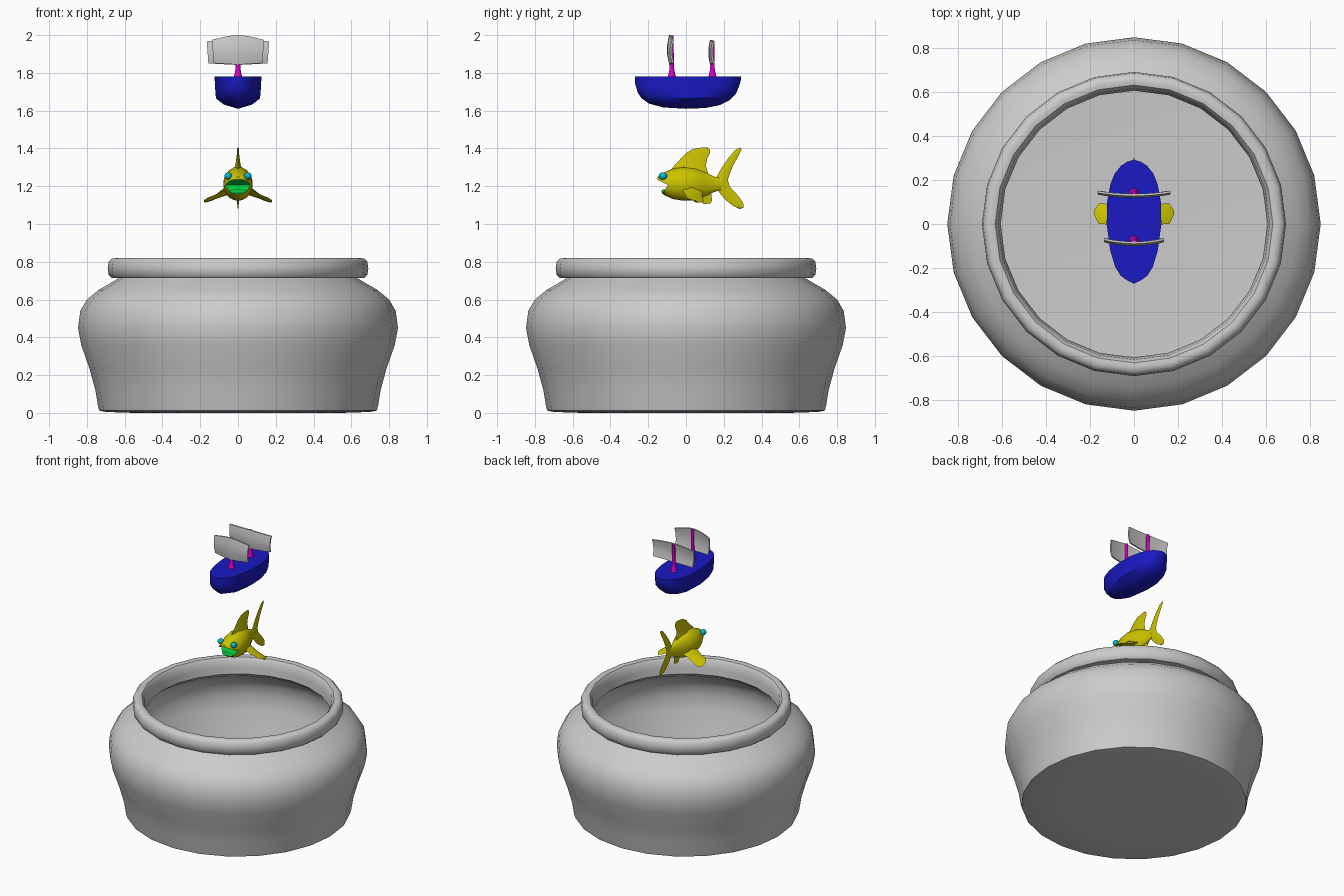
import bpy, bmesh, math
from math import sin, cos, pi


def mat(name, rgb):
    m = bpy.data.materials.new(name)
    m.diffuse_color = (*rgb, 1)
    return m


BLUE = mat("blue", (0.01, 0.01, 0.55))
MAGENTA = mat("magenta", (0.7, 0.0, 0.6))
YELLOW = mat("yellow", (0.6, 0.55, 0.0))
GREEN = mat("green", (0.0, 0.6, 0.05))
CYAN = mat("cyan", (0.0, 0.5, 0.65))


def smooth(ob, angle):
    bpy.ops.object.select_all(action='DESELECT')
    ob.select_set(True)
    bpy.context.view_layer.objects.active = ob
    bpy.ops.object.shade_smooth_by_angle(angle=math.radians(angle))


def loft(name, rings, material=None, angle=40):
    """Skin a list of equal-length closed rings and cap both ends."""
    bm = bmesh.new()
    rows = [[bm.verts.new(p) for p in r] for r in rings]
    n = len(rows[0])
    for a, b in zip(rows, rows[1:]):
        for i in range(n):
            j = (i + 1) % n
            bm.faces.new((a[i], a[j], b[j], b[i]))
    bm.faces.new(rows[0])
    bm.faces.new(rows[-1])
    bmesh.ops.recalc_face_normals(bm, faces=bm.faces)
    me = bpy.data.meshes.new(name)
    bm.to_mesh(me)
    bm.free()
    ob = bpy.data.objects.new(name, me)
    bpy.context.collection.objects.link(ob)
    if material:
        me.materials.append(material)
    smooth(ob, angle)
    return ob


def lathe(name, profile, n, material=None, angle=40, at=(0, 0)):
    return loft(name, [[(at[0] + r * cos(2 * pi * i / n), at[1] + r * sin(2 * pi * i / n), z)
                        for i in range(n)] for r, z in profile], material, angle)


def ball(name, loc, scale, material):
    bpy.ops.mesh.primitive_uv_sphere_add(segments=14, ring_count=8, location=loc)
    ob = bpy.context.object
    ob.name = name
    ob.scale = scale
    ob.data.materials.append(material)
    smooth(ob, 80)


# Bowl: outside, rolled rim, then inside down to the floor
lathe("bowl", [
    (0.55, 0.0), (0.70, 0.005), (0.735, 0.012), (0.742, 0.04), (0.755, 0.12), (0.785, 0.23),
    (0.83, 0.36), (0.847, 0.45), (0.835, 0.54), (0.80, 0.60), (0.74, 0.65), (0.67, 0.69),
    (0.63, 0.715), (0.67, 0.715), (0.685, 0.73), (0.69, 0.765), (0.685, 0.80), (0.67, 0.816),
    (0.65, 0.82), (0.63, 0.816), (0.615, 0.795), (0.61, 0.75), (0.605, 0.705), (0.65, 0.67),
    (0.72, 0.63), (0.775, 0.585), (0.805, 0.53), (0.815, 0.45), (0.80, 0.36), (0.755, 0.23),
    (0.725, 0.12), (0.71, 0.04), (0.55, 0.03)], 24)

# Boat hull: half width and keel height along y, flat deck
TOP = 1.78
hull = []
for y, w, keel in [(-0.27, 0.003, 1.745), (-0.255, 0.032, 1.695), (-0.235, 0.06, 1.665),
                   (-0.195, 0.085, 1.637), (-0.12, 0.108, 1.617), (0, 0.124, 1.61),
                   (0.1, 0.122, 1.614), (0.18, 0.107, 1.63), (0.23, 0.087, 1.655),
                   (0.265, 0.058, 1.69), (0.283, 0.03, 1.735), (0.29, 0.004, 1.76)]:
    half = [(1, 0), (0.98, 0.35), (0.94, 0.68), (0.6, 0.87)]
    pts = half + [(0, 1)] + [(-a, b) for a, b in reversed(half)]
    hull.append([(a * w, y, TOP - b * (TOP - keel)) for a, b in pts])
loft("boat_hull", hull, BLUE, 45)

# Masts with flared feet and curved sails
for name, y, tip, half, low, peak, bow in [("front", -0.075, 1.997, 0.137, 1.852, 2.0, -0.016),
                                           ("rear", 0.14, 1.972, 0.165, 1.85, 1.975, -0.014)]:
    lathe(name + "_mast", [(0.024, 1.775), (0.018, 1.795), (0.013, 1.82), (0.011, 1.86), (0.010, tip)],
          10, MAGENTA, 50, (0, y))
    rings = []
    for k in range(-4, 5):
        u = k / 4
        cy = y + bow * (1 - u * u) + 0.006
        hi = peak - (0.025 if name == "front" else 0.008) * abs(u) ** 1.5
        lo = low - 0.008 * (1 - abs(u))
        ring = []
        for v in (0, 0.33, 0.67, 1):
            ring.append((half * u * (0.95 + 0.05 * v), cy + bow * sin(pi * v) * 0.7 - 0.005, lo + (hi - lo) * v))
        ring += [(x, yy + 0.010, z) for x, yy, z in reversed(ring)]
        rings.append(ring)
    loft(name + "_sail", rings, None, 40)

# Fish body: y, centre z, half width, half height
N = 20
body = loft("fish_body", [
    [(w * cos(2 * pi * i / N), y, z + h * sin(2 * pi * i / N)) for i in range(N)]
    for y, z, w, h in [(-0.152, 1.222, 0.03, 0.028), (-0.14, 1.217, 0.045, 0.045),
                       (-0.115, 1.213, 0.058, 0.06), (-0.07, 1.213, 0.073, 0.081),
                       (-0.01, 1.213, 0.078, 0.09), (0.05, 1.21, 0.064, 0.085),
                       (0.10, 1.21, 0.04, 0.065), (0.15, 1.21, 0.018, 0.04),
                       (0.20, 1.215, 0.006, 0.03)]], YELLOW, 60)

# Open mouth: a wedge cut whose faces are green
wedge = [(-0.095, 1.207), (-0.2, 1.258), (-0.2, 1.13), (-0.122, 1.162)]
cutter = loft("mouth_cutter", [[(x, y, z) for y, z in wedge] for x in (-0.15, 0.15)], YELLOW)
for ob in (body, cutter):
    ob.data.materials.append(GREEN)
for p in cutter.data.polygons:
    p.material_index = 1
cut = body.modifiers.new("mouth", 'BOOLEAN')
cut.operation = 'DIFFERENCE'
cut.solver = 'EXACT'
cut.object = cutter
bpy.context.view_layer.objects.active = body
bpy.ops.object.modifier_apply(modifier=cut.name)
bpy.data.objects.remove(cutter)
smooth(body, 45)
ball("lower_lip", (0, -0.117, 1.171), (0.044, 0.012, 0.013), GREEN)


# Upright fins: rows of front edge, back edge and half thickness
def fin(name, rows):
    loft(name, [[(0, y0, z0), (t, (y0 + y1) / 2, (z0 + z1) / 2), (0, y1, z1),
                 (-t, (y0 + y1) / 2, (z0 + z1) / 2)] for y0, z0, y1, z1, t in rows], YELLOW, 80)


fin("dorsal_fin", [(-0.08, 1.26, 0.13, 1.235, 0.035), (-0.07, 1.30, 0.117, 1.265, 0.022),
                   (-0.035, 1.338, 0.105, 1.31, 0.012), (0, 1.375, 0.112, 1.345, 0.007),
                   (0.035, 1.396, 0.128, 1.378, 0.005), (0.08, 1.405, 0.128, 1.392, 0.004),
                   (0.10, 1.406, 0.115, 1.404, 0.003)])
fin("upper_tail", [(0.14, 1.21, 0.225, 1.205, 0.012), (0.165, 1.255, 0.222, 1.235, 0.010),
                   (0.19, 1.30, 0.235, 1.275, 0.007), (0.225, 1.35, 0.252, 1.315, 0.005),
                   (0.26, 1.392, 0.28, 1.365, 0.004), (0.288, 1.406, 0.294, 1.395, 0.003)])
fin("lower_tail", [(0.14, 1.215, 0.225, 1.225, 0.012), (0.165, 1.185, 0.23, 1.20, 0.010),
                   (0.185, 1.155, 0.25, 1.178, 0.007), (0.215, 1.122, 0.28, 1.145, 0.005),
                   (0.25, 1.095, 0.303, 1.11, 0.004), (0.283, 1.08, 0.304, 1.085, 0.003)])
fin("anal_fin", [(0.05, 1.18, 0.13, 1.18, 0.02), (0.065, 1.145, 0.135, 1.15, 0.009),
                 (0.08, 1.118, 0.138, 1.125, 0.006), (0.09, 1.106, 0.13, 1.108, 0.004)])

# Side fins sweeping down, and eyes
for s, side in ((1, "left"), (-1, "right")):
    loft(side + "_side_fin", [
        [(s * x, y0, z + d), (s * (x + 0.004), (y0 + y1) / 2, z + t), (s * x, y1, z - d),
         (s * (x - 0.004), (y0 + y1) / 2, z - t)]
        for x, y0, y1, z, d, t in [(0.03, -0.03, 0.09, 1.185, 0.012, 0.03),
                                   (0.07, -0.02, 0.085, 1.17, 0.012, 0.02),
                                   (0.105, -0.01, 0.088, 1.15, 0.012, 0.012),
                                   (0.135, 0.0, 0.093, 1.137, 0.012, 0.009),
                                   (0.16, 0.0, 0.092, 1.128, 0.012, 0.007),
                                   (0.178, 0.035, 0.065, 1.12, 0.006, 0.005)]], YELLOW, 80)
    ball(side + "_eye", (s * 0.052, -0.122, 1.254), (0.02, 0.022, 0.02), CYAN)
